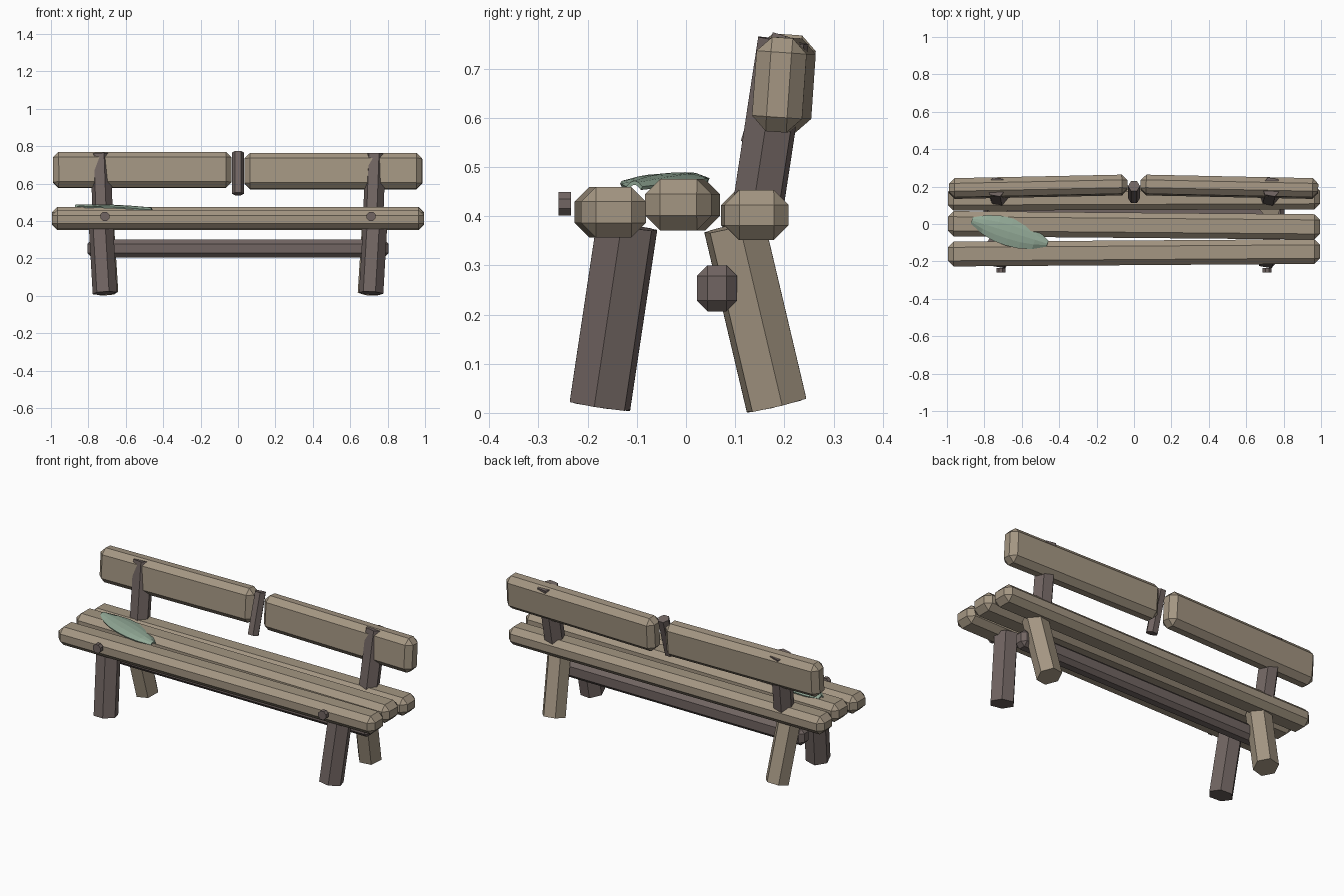
import bpy, bmesh, math
from mathutils import Vector, Matrix, Euler

if "Cube" in bpy.data.objects:
    bpy.data.objects.remove(bpy.data.objects["Cube"])


def material(name, rgb):
    m = bpy.data.materials.new(name)
    m.diffuse_color = (*rgb, 1)
    m.use_nodes = True
    m.node_tree.nodes["Principled BSDF"].inputs["Base Color"].default_value = m.diffuse_color
    return m


TAN = material("tan wood", (0.37, 0.305, 0.225))
DARK = material("dark wood", (0.165, 0.13, 0.122))
GREEN = material("pale green", (0.29, 0.40, 0.31))


def finish(bm, name, mat):
    bmesh.ops.recalc_face_normals(bm, faces=bm.faces)
    me = bpy.data.meshes.new(name)
    bm.to_mesh(me)
    bm.free()
    me.materials.append(mat)
    ob = bpy.data.objects.new(name, me)
    bpy.context.collection.objects.link(ob)
    return ob


def plank(name, size, loc, mat=TAN, tilt=0, yaw=0, bevel=0.03):
    """Chamfered box, size and rotation in place."""
    bm = bmesh.new()
    bmesh.ops.create_cube(bm, size=1)
    bmesh.ops.scale(bm, vec=size, verts=bm.verts)
    bmesh.ops.bevel(bm, geom=bm.edges[:], offset=bevel, segments=1,
                    affect='EDGES', profile=0.5)
    rot = Euler((math.radians(tilt), 0, math.radians(yaw))).to_matrix().to_4x4()
    bmesh.ops.transform(bm, matrix=Matrix.Translation(loc) @ rot, verts=bm.verts)
    return finish(bm, name, mat)


def post(name, start, end, radius, mat=DARK, sides=6, phase=0):
    """Straight-sided prism between two points."""
    a, b = Vector(start), Vector(end)
    axis = b - a
    bm = bmesh.new()
    rings = []
    rot = Vector((0, 0, 1)).rotation_difference(axis)
    for p in (a, b):
        ring = []
        for i in range(sides):
            t = math.radians(phase) + math.tau * i / sides
            ring.append(bm.verts.new(
                p + rot @ Vector((math.cos(t) * radius, math.sin(t) * radius, 0))))
        rings.append(ring)
    for i in range(sides):
        j = (i + 1) % sides
        bm.faces.new((rings[0][i], rings[0][j], rings[1][j], rings[1][i]))
    bm.faces.new(rings[0][::-1])
    bm.faces.new(rings[1])
    return finish(bm, name, mat)


# Seat planks, each slightly askew
plank("seat_front", (1.99, 0.132, 0.103), (0, -0.154, 0.408), yaw=0.4)
plank("seat_middle", (1.99, 0.135, 0.104), (0, -0.007, 0.423), yaw=-0.5)
plank("seat_rear", (1.99, 0.130, 0.102), (0, 0.140, 0.402), yaw=0.2)

# Backrest planks, angled towards the middle
plank("back_left", (0.955, 0.102, 0.192), (-0.512, 0.199, 0.673), tilt=-4, yaw=1.2)
plank("back_right", (0.950, 0.102, 0.192), (0.510, 0.199, 0.667), tilt=-4, yaw=-1.2)

# Stretcher between the legs
plank("stretcher", (1.61, 0.082, 0.094), (0, 0.063, 0.253), mat=DARK, bevel=0.022)

# Small peg in the gap of the backrest
post("back_peg", (0, 0.138, 0.545), (0, 0.203, 0.766), 0.032)

# Legs, uprights and bolt heads on both sides
for s, side in ((-1, "left"), (1, "right")):
    post("front_leg_" + side, (s * 0.712, -0.175, 0.014), (s * 0.733, -0.12, 0.38),
         0.066, phase=50)
    post("rear_leg_" + side, (s * 0.705, 0.184, 0.016), (s * 0.728, 0.098, 0.38),
         0.066, mat=TAN, phase=10)
    post("upright_" + side, (s * 0.722, 0.142, 0.39), (s * 0.735, 0.198, 0.757),
         0.055, phase=50)
    post("bolt_" + side, (s * 0.712, -0.234, 0.425), (s * 0.712, -0.259, 0.425),
         0.026, sides=8, phase=22.5)

# Thin arched leaf resting on the seat
bm = bmesh.new()
N, W = 6, 4
grid = []
for i in range(N + 1):
    u = -1 + 2 * i / N
    half = 0.075 * max(0.12, 1 - abs(u) ** 2.2) ** 0.7
    row = []
    for j in range(W + 1):
        v = -1 + 2 * j / W
        z = 0.487 - 0.007 * u * u - 0.008 * u - 0.012 * v * v
        row.append((0.212 * u, half * v, z))
    grid.append(row)
top = [[bm.verts.new(p) for p in row] for row in grid]
for i in range(N):
    for j in range(W):
        bm.faces.new((top[i][j], top[i + 1][j], top[i + 1][j + 1], top[i][j + 1]))
bmesh.ops.recalc_face_normals(bm, faces=bm.faces)
bmesh.ops.solidify(bm, geom=bm.faces[:], thickness=0.008)
bmesh.ops.transform(bm, verts=bm.verts, matrix=Matrix.Translation((-0.665, -0.043, 0))
                    @ Matrix.Rotation(math.radians(-17), 4, 'Z'))
finish(bm, "leaf", GREEN)
